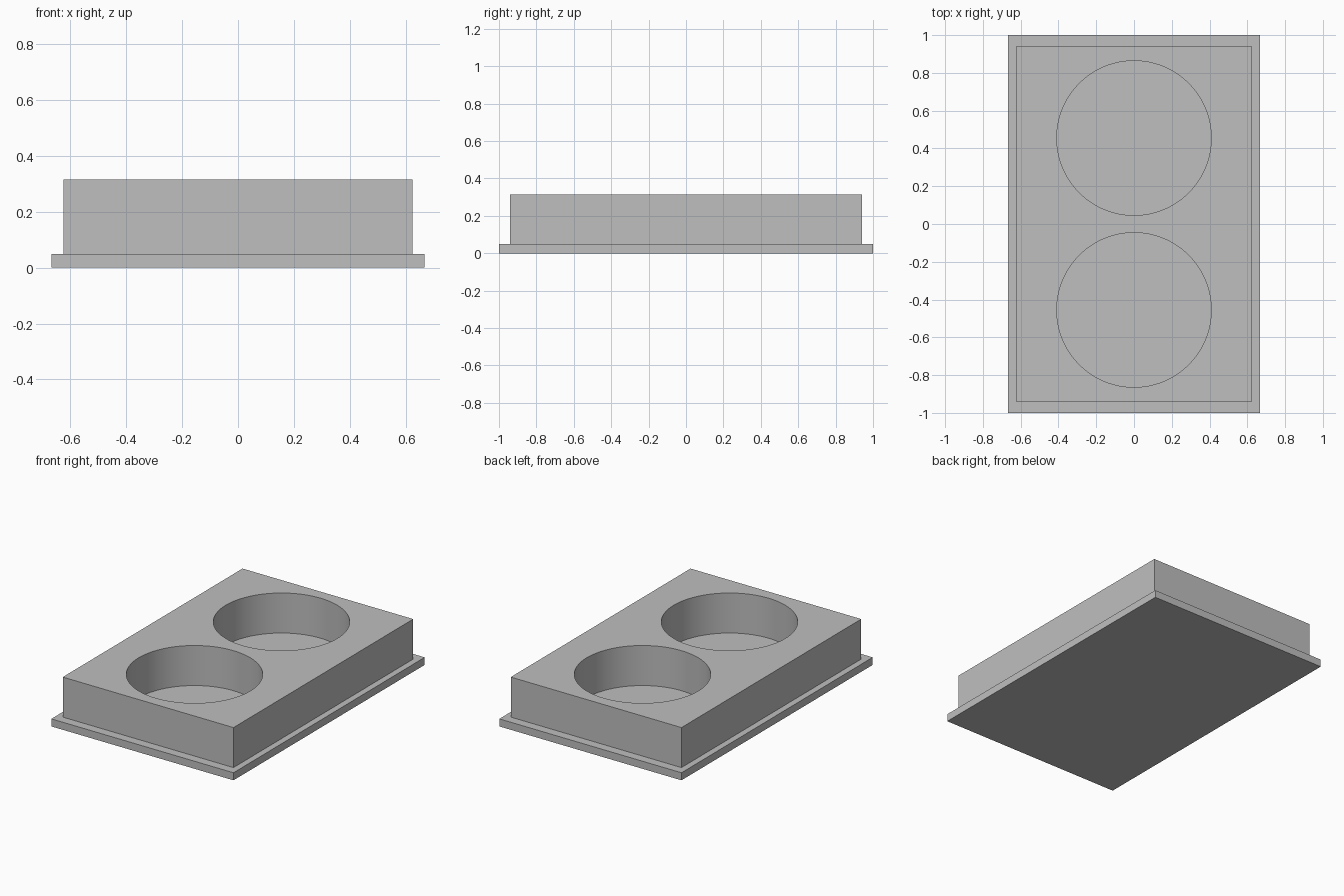
import bpy

cube = bpy.data.objects.get("Cube")
if cube:
    bpy.data.objects.remove(cube, do_unlink=True)

PLATE_TOP, BODY_TOP = 0.05, 0.315
HOLE_RADIUS, HOLE_Y = 0.409, 0.455

# Single grey material
grey = bpy.data.materials.new("plain grey")
grey.use_nodes = True
colour = (0.52, 0.52, 0.52, 1)
grey.diffuse_color = colour
grey.node_tree.nodes["Principled BSDF"].inputs["Base Color"].default_value = colour


def block(name, width, depth, bottom, top):
    bpy.ops.mesh.primitive_cube_add(size=1, location=(0, 0, (bottom + top) / 2))
    obj = bpy.context.object
    obj.name = name
    obj.scale = (width, depth, top - bottom)
    bpy.ops.object.transform_apply(location=True, rotation=False, scale=True)
    obj.data.materials.append(grey)
    return obj


# Thin flange plate, which is also the floor of the wells
block("base_plate", 1.334, 2, 0, PLATE_TOP)

# Raised body with two round wells cut down to the plate
body = block("body", 1.25, 1.88, PLATE_TOP, BODY_TOP)
for side in (-1, 1):
    bpy.ops.mesh.primitive_cylinder_add(
        vertices=96, radius=HOLE_RADIUS, depth=1, location=(0, side * HOLE_Y, 0.2))
    cutter = bpy.context.object
    cutter.name = "well_cutter"
    cutter.hide_render = True
    cutter.data.materials.append(grey)
    cut = body.modifiers.new("well", 'BOOLEAN')
    cut.operation = 'DIFFERENCE'
    cut.solver = 'EXACT'
    cut.object = cutter
    bpy.context.view_layer.objects.active = body
    bpy.ops.object.modifier_apply(modifier=cut.name)
    bpy.data.objects.remove(cutter, do_unlink=True)

# Smooth well walls, sharp rims and corners
bpy.ops.object.select_all(action='DESELECT')
body.select_set(True)
bpy.context.view_layer.objects.active = body
bpy.ops.object.shade_smooth_by_angle()
